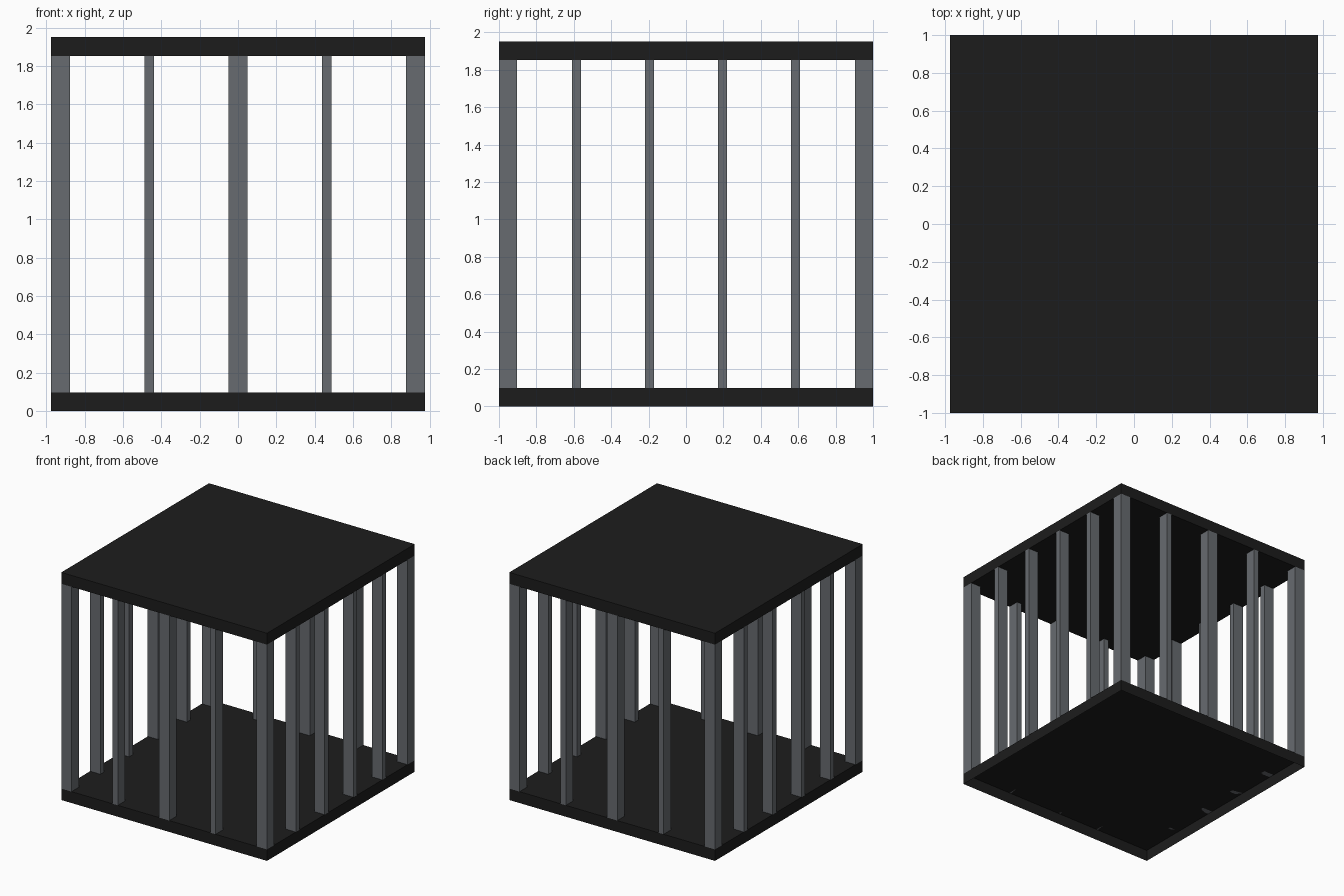
import bpy
import bmesh

if "Cube" in bpy.data.objects:
    bpy.data.objects.remove(bpy.data.objects["Cube"])

W, D, H = 1.95, 2.0, 1.95      # overall size
T = 0.0975                     # slab thickness and post size
THIN = 0.0488                  # narrow bar width


def material(name, rgb):
    m = bpy.data.materials.new(name)
    m.diffuse_color = (*rgb, 1)
    m.use_nodes = True
    m.node_tree.nodes["Principled BSDF"].inputs["Base Color"].default_value = m.diffuse_color
    return m


slab_black = material("slab black", (0.012, 0.012, 0.012))
bar_grey = material("bar grey", (0.136, 0.147, 0.160))


def box(name, centre, size, mat):
    bpy.ops.mesh.primitive_cube_add(size=1, location=centre)
    ob = bpy.context.object
    ob.name = name
    ob.scale = size
    bpy.ops.object.transform_apply(location=False, rotation=False, scale=True)
    ob.data.materials.append(mat)
    return ob


def bar(name, x, y, sx, sy):
    # Bars stand exactly between the two slabs
    box(name, (x, y, H / 2), (sx, sy, H - 2 * T), bar_grey)


# Floor tray, open underneath, and solid roof slab
floor = box("floor_tray", (0, 0, T / 2), (W, D, T), slab_black)
bm = bmesh.new()
bm.from_mesh(floor.data)
bm.normal_update()
bmesh.ops.delete(bm, geom=[f for f in bm.faces if f.normal.z < -0.5],
                 context='FACES_ONLY')
bm.to_mesh(floor.data)
bm.free()
box("roof_slab", (0, 0, H - T / 2), (W, D, T), slab_black)

ex, ey = (W - T) / 2, (D - T) / 2   # bar centre lines, flush with slab edges

# Corner posts
for sx in (-1, 1):
    for sy in (-1, 1):
        bar("corner_post", sx * ex, sy * ey, T, T)

# Front and back: wide middle post with a narrow bar on each side
for label, y in (("front", -ey), ("back", ey)):
    bar(label + "_middle_post", 0, y, T, T)
    for x in (-0.4635, 0.4635):
        bar(label + "_bar", x, y, THIN, T)

# Left and right: four narrow bars each
for label, x in (("left", -ex), ("right", ex)):
    for i in range(4):
        bar(label + "_bar", x, (i - 1.5) * 0.39, T, THIN)
